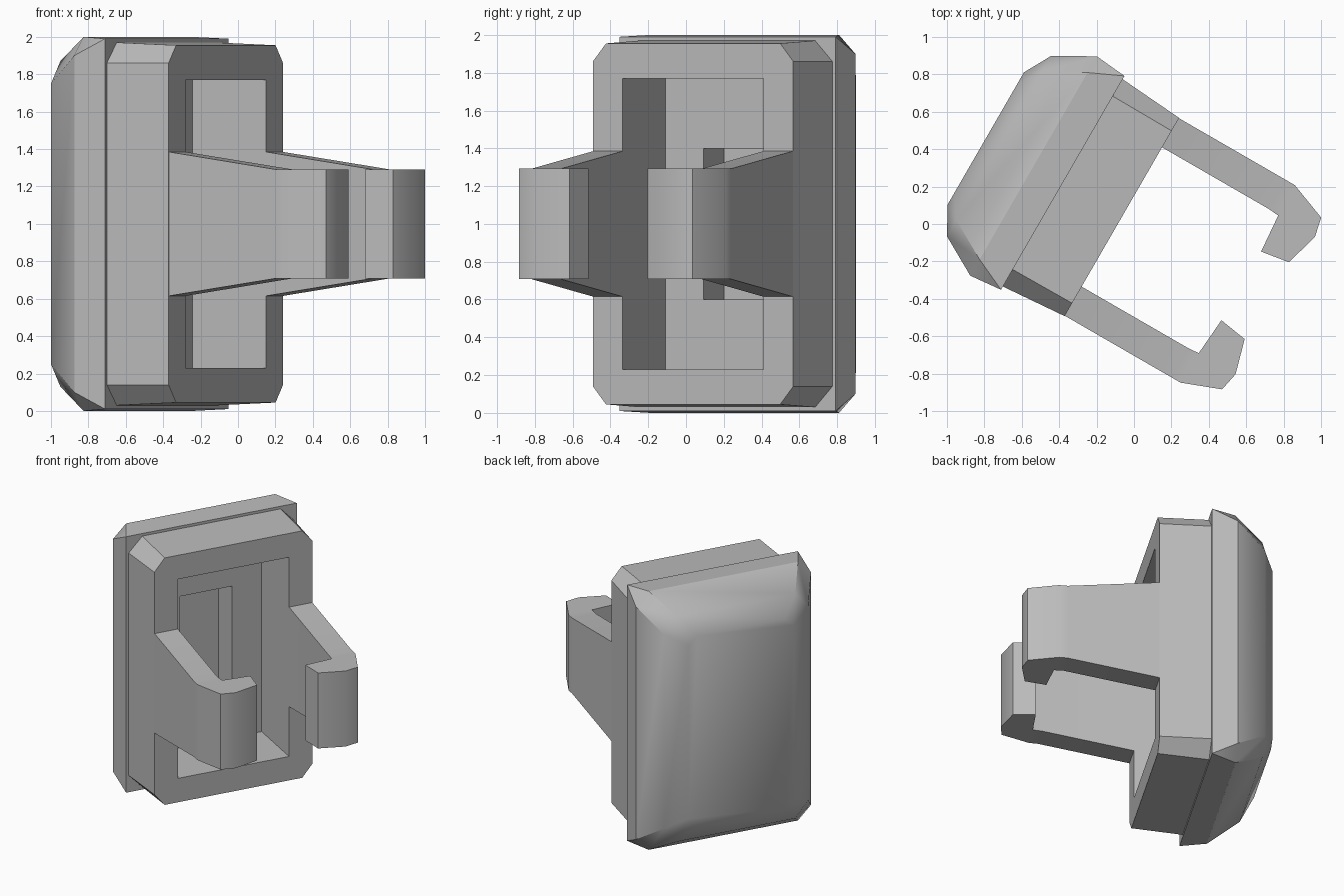
import bpy, bmesh, math
from mathutils import Matrix

old = bpy.data.objects.get("Cube")
if old:
    bpy.data.objects.remove(old, do_unlink=True)

# Local frame: x runs along the arms, y across the width, turned about z
PLACE = Matrix.Translation((0, 0, 1)) @ Matrix.Rotation(math.radians(-30), 4, 'Z')

grey = bpy.data.materials.new("plain grey")
grey.use_nodes = True
colour = (0.5, 0.5, 0.5, 1)
grey.diffuse_color = colour
grey.node_tree.nodes["Principled BSDF"].inputs["Base Color"].default_value = colour


def finish(bm, name):
    bmesh.ops.remove_doubles(bm, verts=bm.verts, dist=0.0005)
    bmesh.ops.recalc_face_normals(bm, faces=bm.faces)
    bm.transform(PLACE)
    mesh = bpy.data.meshes.new(name)
    bm.to_mesh(mesh)
    bm.free()
    mesh.materials.append(grey)
    obj = bpy.data.objects.new(name, mesh)
    bpy.context.collection.objects.link(obj)
    return obj


def loft(name, rings):
    """Join cut-corner rectangles: (x, half width, half height, corner y, corner z)."""
    bm = bmesh.new()
    loops = []
    for x, w, h, cy, cz in rings:
        quarter = [(w, h - cz), (w - cy, h)]
        pts = quarter + [(-y, z) for y, z in reversed(quarter)]
        pts += [(-y, -z) for y, z in pts]
        loops.append([bm.verts.new((x, y, z)) for y, z in pts])
    for a, b in zip(loops, loops[1:]):
        for i in range(8):
            j = (i + 1) % 8
            bm.faces.new((a[i], a[j], b[j], b[i]))
    bm.faces.new(loops[0])
    bm.faces.new(loops[-1])
    return finish(bm, name)


def box(name, x0, x1, w, h):
    return loft(name, [(x0, w, h, 0, 0), (x1, w, h, 0, 0)])


def arm(name, side):
    """Tapered arm with an inward hook, extruded from its plan profile."""
    plan = [(-.075, .61), (.58, .61), (.64, .61), (.85, .53), (.872, .424),
            (.82, .237), (.662, .212), (.645, .425), (.58, .43), (-.075, .43)]
    bm = bmesh.new()
    top, low = [], []
    for x, y in plan:
        h = .385 if x < 0 else .292
        top.append(bm.verts.new((x, y * side, h)))
        low.append(bm.verts.new((x, y * side, -h)))
    for layer in (top, low):
        bm.faces.new((layer[0], layer[1], layer[8], layer[9]))
        bm.faces.new(layer[1:9])
    n = len(plan)
    for i in range(n):
        j = (i + 1) % n
        bm.faces.new((top[i], top[j], low[j], low[i]))
    return finish(bm, name)


# Domed back cover with a square front rim
cover = loft("back_cover", [
    (-.44, .66, .99, 0, 0),
    (-.62, .677, 1.0, .1, .1),
    (-.833, .557, .87, .1, .12),
    (-.915, .408, .73, .07, .06)])

# Raised frame in front of the cover
frame = loft("front_frame", [
    (-.44, .64, .97, .105, .11),
    (-.075, .612, .955, .08, .095)])

# Opening through the frame and the shallow recess behind it
cutters = [box("opening_cutter", -.53, .1, .43, .77),
           box("recess_cutter", -.75, -.5, .2, .4)]


def carve(obj, cutter):
    cutter.hide_render = True
    mod = obj.modifiers.new("carve", 'BOOLEAN')
    mod.operation = 'DIFFERENCE'
    mod.solver = 'EXACT'
    mod.object = cutter
    bpy.context.view_layer.objects.active = obj
    bpy.ops.object.modifier_apply(modifier=mod.name)


for cutter in cutters:
    carve(cover, cutter)
carve(frame, cutters[0])
for cutter in cutters:
    bpy.data.objects.remove(cutter, do_unlink=True)

# Pair of hooked arms
parts = [cover, frame, arm("left_arm", 1), arm("right_arm", -1)]

# Soft shading on the shallow bends only
bpy.ops.object.select_all(action='DESELECT')
for obj in parts:
    obj.select_set(True)
bpy.context.view_layer.objects.active = cover
bpy.ops.object.shade_smooth_by_angle(angle=math.radians(34))
